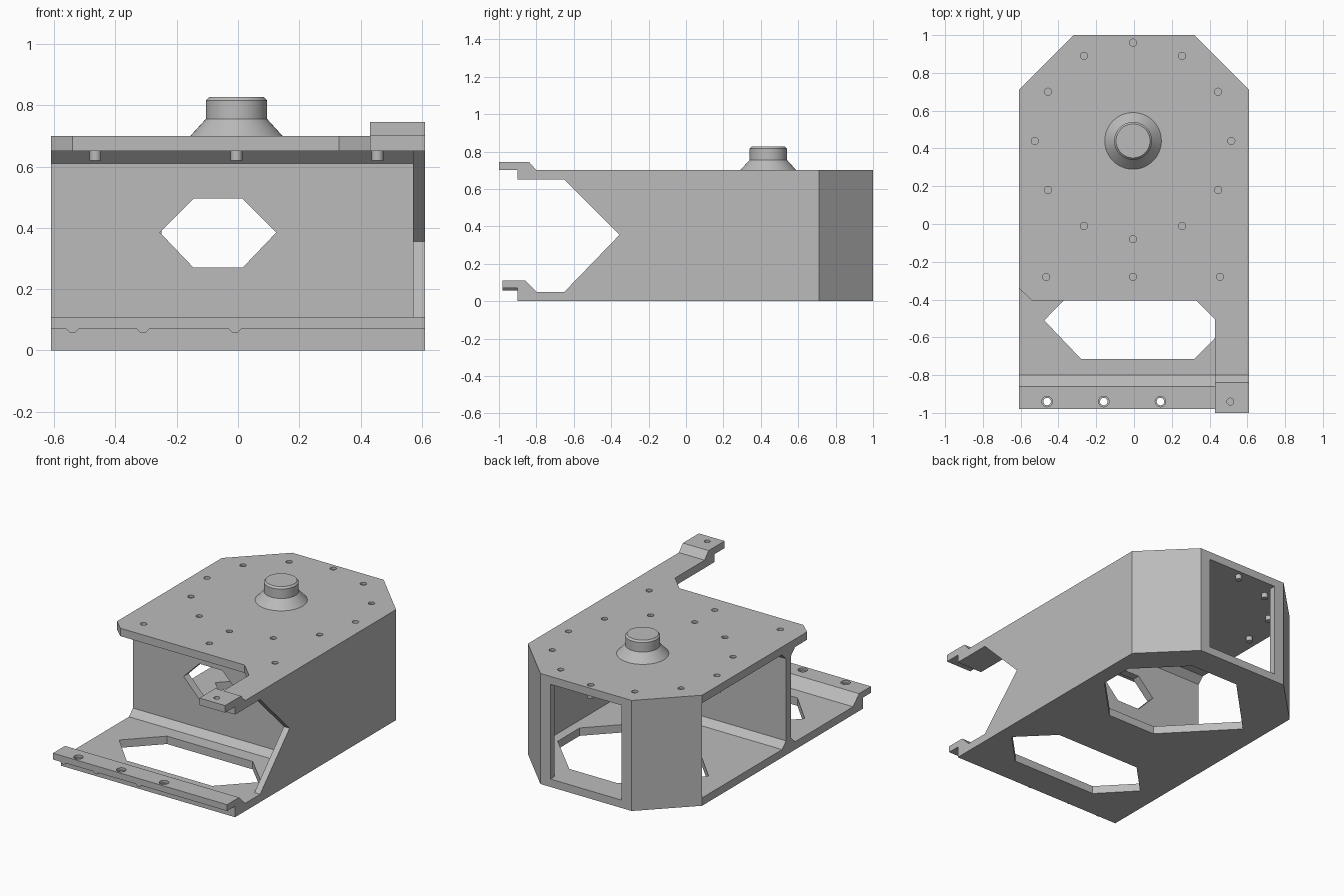
import bpy, bmesh, math
from mathutils import Vector

cube = bpy.data.objects.get("Cube")
if cube:
    bpy.data.objects.remove(cube, do_unlink=True)

grey = bpy.data.materials.new("plain grey")
grey.use_nodes = True
COLOUR = (0.5, 0.5, 0.5, 1)
grey.diffuse_color = COLOUR
grey.node_tree.nodes["Principled BSDF"].inputs["Base Color"].default_value = COLOUR


def prism(name, points, lo, hi, axis="z"):
    """Extrude an outline along an axis: z takes (x, y), x takes (y, z), y takes (x, z)."""
    place = {"z": lambda a, b, d: (a, b, d),
             "x": lambda a, b, d: (d, a, b),
             "y": lambda a, b, d: (a, d, b)}[axis]
    bm = bmesh.new()
    face = bm.faces.new([bm.verts.new(place(a, b, lo)) for a, b in points])
    out = bmesh.ops.extrude_face_region(bm, geom=[face])
    moved = [g for g in out["geom"] if isinstance(g, bmesh.types.BMVert)]
    bmesh.ops.translate(bm, verts=moved, vec=Vector(place(0, 0, hi - lo)))
    bmesh.ops.recalc_face_normals(bm, faces=bm.faces)
    mesh = bpy.data.meshes.new(name)
    bm.to_mesh(mesh)
    bm.free()
    mesh.materials.append(grey)
    obj = bpy.data.objects.new(name, mesh)
    bpy.context.collection.objects.link(obj)
    return obj


def disc(x, y, r, n=20):
    return [(x + r * math.cos(math.tau * i / n), y + r * math.sin(math.tau * i / n))
            for i in range(n)]


def activate(obj):
    bpy.ops.object.select_all(action="DESELECT")
    obj.select_set(True)
    bpy.context.view_layer.objects.active = obj


def cut(obj, cutters):
    """Subtract helper solids, then discard them."""
    for c in cutters:
        c.hide_render = True
        mod = obj.modifiers.new("hole", "BOOLEAN")
        mod.operation = "DIFFERENCE"
        mod.solver = "EXACT"
        mod.object = c
        activate(obj)
        bpy.ops.object.modifier_apply(modifier=mod.name)
        bpy.data.objects.remove(c, do_unlink=True)


W, T, H = 0.61, 0.05, 0.70      # half width, plate thickness, height
UNDER = H - T                   # underside of the top plate
KX, KY = -0.005, 0.44           # knob centre
BACK = [(W, 0.71), (0.32, 1), (-0.32, 1), (-W, 0.71)]

# Floor plate with two large cut-outs
floor = prism("floor_plate", [(-W, -0.8), (W, -0.8)] + BACK, 0, T)
front_hole = [(-0.475, -0.51), (-0.28, -0.715), (0.32, -0.715),
              (0.52, -0.51), (0.32, -0.31), (-0.28, -0.31)]
rear_hole = [(-0.47, 0.445), (-0.1, 0.06), (0.24, 0.06), (0.51, 0.335),
             (0.51, 0.555), (0.24, 0.825), (-0.1, 0.825)]
cut(floor, [prism("cutter", h, -0.1, 0.2) for h in (front_hole, rear_hole)])

# Stepped lip along the front of the floor, with countersunk holes
lip = prism("floor_front_lip", [(-0.98, 0.07), (-0.98, 0.11), (-0.86, 0.11), (-0.8, T),
                                (-0.8, 0), (-0.9, 0), (-0.9, 0.07)], -W, W, "x")
for x in (-0.46, -0.16, 0.14):
    cut(lip, [prism("cutter", disc(x, -0.94, 0.02), 0, 0.2),
              prism("cutter", disc(x, -0.94, 0.028), 0.095, 0.2)])
for x in (-0.54, -0.31, -0.01):
    prism("lip_bump", [(x - 0.02, 0.07), (x + 0.02, 0.07), (x + 0.008, 0.058),
                       (x - 0.008, 0.058)], -0.98, -0.9, "y")

# Top plate with its strap running forward on one side
top = prism("top_plate", BACK + [(-W, -0.34), (-0.54, -0.405), (0.33, -0.405),
                                 (0.43, -0.505), (0.43, -0.8), (W, -0.8)], UNDER, H)
tab = prism("strap_tab", [(-1, H), (-1, 0.745), (-0.84, 0.745), (-0.8, H),
                          (-0.8, UNDER), (-0.9, UNDER), (-0.9, H)], 0.43, W, "x")
cut(tab, [prism("cutter", disc(0.51, -0.94, 0.018), 0.6, 0.8)])

# Ring of twelve pin holes and a row of three near the front
pins = [(KX + 0.52 * math.cos(math.radians(a)), KY + 0.52 * math.sin(math.radians(a)))
        for a in range(0, 360, 30)]
pins += [(KX + x, -0.28) for x in (-0.46, 0, 0.46)]
cut(top, [prism("cutter", disc(x, y, 0.019), 0.6, 0.8) for x, y in pins])
for x, y in pins:
    pin = prism("pin", disc(x, y, 0.019), 0.62, 0.685)
    activate(pin)
    bpy.ops.object.shade_smooth_by_angle(angle=math.radians(35))

# Solid side wall with a pointed front opening
prism("side_wall", [(-0.65, UNDER), (-0.355, 0.355), (-0.65, T), (0.71, T), (0.71, UNDER)],
      0.57, W, "x")

# Angled rear corner walls, each ending in a post beside the rear opening
for side, name in ((1, "left_rear_corner"), (-1, "right_rear_corner")):
    outline = [(W, 0.71), (0.32, 1), (0.25, 1), (0.25, 0.96), (0.3, 0.96), (0.56, 0.7)]
    prism(name, [(side * x, y) for x, y in outline], T, UNDER)

# Cross wall with sloped fillets at floor and ceiling, and a six-sided window
F, B, S = -0.18, -0.13, 0.04
wall = prism("cross_wall", [(F - S, T), (B + S, T), (B, T + S), (B, UNDER - S),
                            (B + S, UNDER), (F - S, UNDER), (F, UNDER - S), (F, T + S)],
             -W, 0.57, "x")
window = [(-0.255, 0.385), (-0.145, 0.27), (0.015, 0.27),
          (0.125, 0.385), (0.015, 0.495), (-0.145, 0.495)]
cut(wall, [prism("cutter", window, -0.4, 0.1, "y")])

# Round knob on a flared base, turned from a profile
bm = bmesh.new()
profile = [(0, H), (0.15, H), (0.1, 0.755), (0.1, 0.815), (0.09, 0.826), (0, 0.826)]
verts = [bm.verts.new((r, 0, z)) for r, z in profile]
edges = [bm.edges.new(pair) for pair in zip(verts, verts[1:])]
bmesh.ops.spin(bm, geom=verts + edges, cent=(0, 0, 0), axis=(0, 0, 1),
               angle=math.tau, steps=48)
bmesh.ops.remove_doubles(bm, verts=bm.verts, dist=0.0005)
bmesh.ops.recalc_face_normals(bm, faces=bm.faces)
mesh = bpy.data.meshes.new("knob")
bm.to_mesh(mesh)
bm.free()
mesh.materials.append(grey)
knob = bpy.data.objects.new("knob", mesh)
knob.location = (KX, KY, 0)
bpy.context.collection.objects.link(knob)
activate(knob)
bpy.ops.object.shade_smooth_by_angle(angle=math.radians(30))
